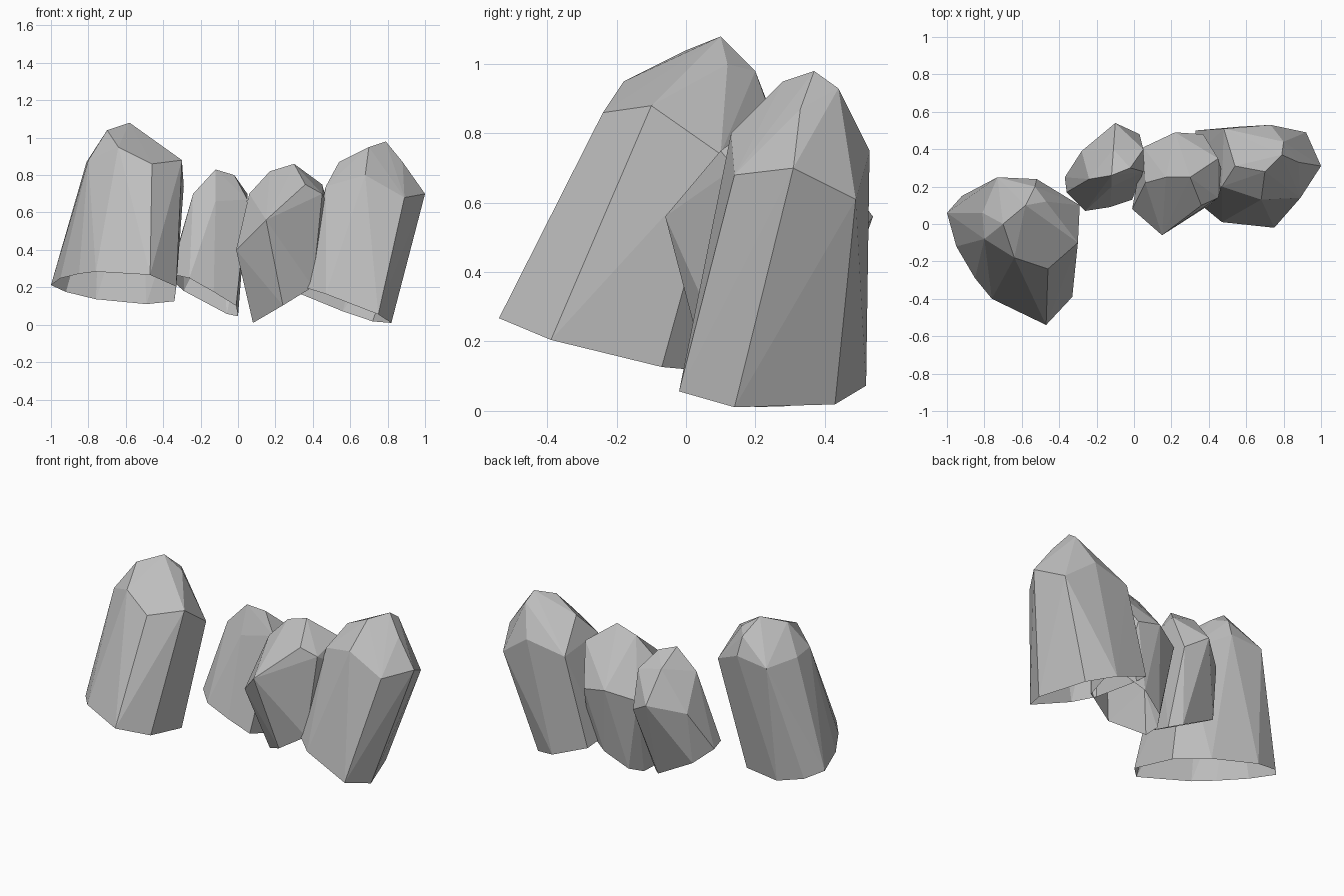
import bpy
import bmesh

default_cube = bpy.data.objects.get("Cube")
if default_cube is not None:
    bpy.data.objects.remove(default_cube, do_unlink=True)


def make_material(name, color):
    material = bpy.data.materials.new(name)
    material.use_nodes = True
    material.diffuse_color = color
    shader = material.node_tree.nodes["Principled BSDF"]
    shader.inputs["Base Color"].default_value = color
    shader.inputs["Roughness"].default_value = 0.9
    return material


stone_grey = make_material("stone grey", (0.52, 0.52, 0.52, 1))


def make_rock(name, rim, cut, shoulder, crown):
    """Wrap a faceted stone skin around an open rim, a shoulder ring and a crown.

    The rim is an outline in plan; cut holds the slopes and height of its plane.
    """
    slope_x, slope_y, height = cut
    mesh_data = bmesh.new()
    rim_points = [mesh_data.verts.new((x, y, slope_x * x + slope_y * y + height))
                  for x, y in rim]
    for point in shoulder + crown:
        mesh_data.verts.new(point)
    bmesh.ops.convex_hull(mesh_data, input=list(mesh_data.verts))

    # Open the underside: drop every face lying wholly in the rim plane
    rim_set = set(rim_points)
    underside = [face for face in mesh_data.faces
                 if all(vert in rim_set for vert in face.verts)]
    bmesh.ops.delete(mesh_data, geom=underside, context="FACES")
    loose = [vert for vert in mesh_data.verts if not vert.link_faces]
    bmesh.ops.delete(mesh_data, geom=loose, context="VERTS")
    bmesh.ops.recalc_face_normals(mesh_data, faces=list(mesh_data.faces))

    mesh = bpy.data.meshes.new(name)
    mesh_data.to_mesh(mesh)
    mesh_data.free()
    mesh.materials.append(stone_grey)
    rock = bpy.data.objects.new(name, mesh)
    bpy.context.collection.objects.link(rock)
    return rock


# Tall stone standing apart, leaning backwards
make_rock(
    "tall_rock",
    rim=[(-.47, -.54), (-.33, -.39), (-.34, -.07), (-.49, .1), (-.76, .19),
         (-.92, .15), (-1, .06), (-.95, -.12), (-.85, -.29), (-.76, -.4)],
    cut=(-.18, -.25, .047),
    shoulder=[(-.46, -.24, .86), (-.3, -.1, .88), (-.29, .1, .74),
              (-.52, .24, .87), (-.73, .25, .85), (-.81, .06, .87),
              (-.8, -.08, .88)],
    crown=[(-.64, -.18, .95), (-.7, 0, 1.04), (-.58, .1, 1.08),
           (-.47, .12, 1), (-.53, .2, .98)],
)

# Smallest stone, tucked behind the others
make_rock(
    "small_rock",
    rim=[(-.37, .25), (-.36, .17), (-.26, .07), (-.13, .09), (-.01, .13),
         (0, .3), (-.06, .36), (-.29, .35)],
    cut=(-.52, -.3, .135),
    shoulder=[(-.24, .24, .7), (-.12, .2, .66), (-.02, .24, .62),
              (.05, .28, .67), (.03, .48, .48), (-.1, .54, .56), (-.28, .39, .5)],
    crown=[(-.12, .26, .83), (-.02, .3, .8), (.05, .4, .7), (-.11, .4, .74)],
)

# Middle stone, bulging forwards over its rim
make_rock(
    "middle_rock",
    rim=[(.08, .2), (.08, .3), (.13, .38), (.27, .42), (.4, .38),
         (.43, .25), (.4, .1), (.24, .06)],
    cut=(.61, .03, -.045),
    shoulder=[(-.01, .08, .4), (.15, -.06, .56), (.36, .1, .75),
              (.45, .14, .7), (.48, .24, .64), (.45, .35, .75),
              (.37, .48, .52), (.22, .49, .55), (.05, .41, .5)],
    crown=[(.06, .22, .7), (.17, .25, .82), (.3, .25, .86)],
)

# Broad stone at the left end, leaning outwards
make_rock(
    "broad_rock",
    rim=[(.47, .01), (.75, -.02), (.82, .14), (.72, .43),
         (.56, .52), (.33, .5), (.32, .36), (.36, .1)],
    cut=(-.4, -.11, .353),
    shoulder=[(.89, .14, .68), (1, .31, .7), (.92, .49, .61),
              (.73, .53, .75), (.48, .51, .7), (.47, .2, .74)],
    crown=[(.68, .13, .8), (.54, .31, .87), (.7, .28, .95),
           (.79, .37, .98), (.8, .44, .93), (.88, .33, .87)],
)
